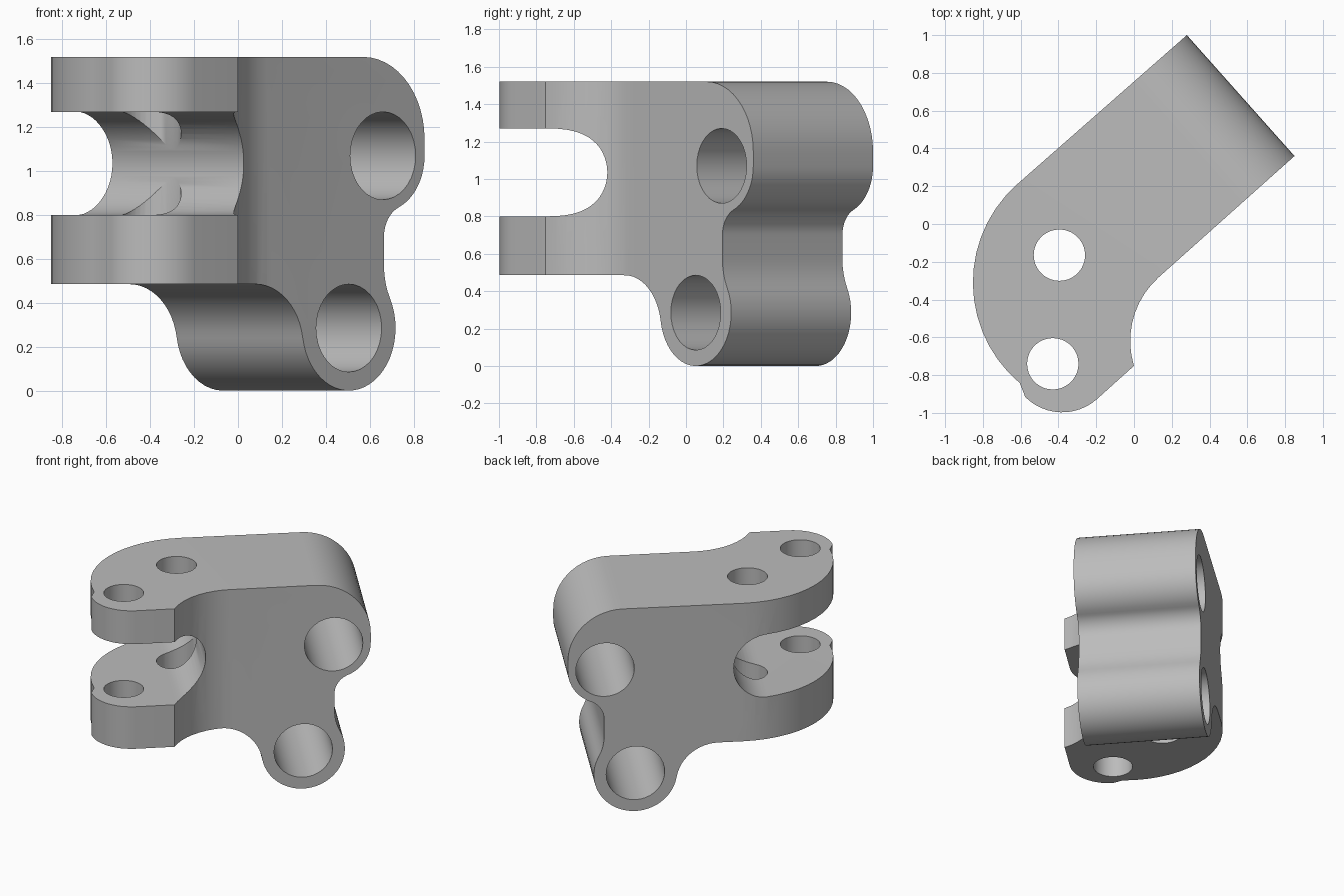
import bpy, bmesh
from math import cos, sin, radians
from mathutils import Vector

old = bpy.data.objects.get("Cube")
if old:
    bpy.data.objects.remove(old, do_unlink=True)

X, Y, Z = Vector((1, 0, 0)), Vector((0, 1, 0)), Vector((0, 0, 1))
U = Vector((0.747, 0.665, 0)).normalized()   # along the arm
V = Z.cross(U)                               # across the arm

steel = bpy.data.materials.new("plain grey")
steel.use_nodes = True
grey = (0.5, 0.5, 0.5, 1)
steel.diffuse_color = grey
steel.node_tree.nodes["Principled BSDF"].inputs["Base Color"].default_value = grey


def arc(cx, cy, r, start, end, step=7):
    n = max(2, round(abs(end - start) / step))
    angles = [radians(start + (end - start) * i / n) for i in range(n + 1)]
    return [(cx + r * cos(a), cy + r * sin(a)) for a in angles]


def circle(cx, cy, r):
    return arc(cx, cy, r, 0, 360, 10)[:-1]


def prism(name, outline, a, b, along, low, high):
    """Extrude a 2D outline lying on axes a and b."""
    bm = bmesh.new()
    verts = [bm.verts.new(a * p + b * q + along * low) for p, q in outline]
    face = bm.faces.new(verts)
    top = bmesh.ops.extrude_face_region(bm, geom=[face])["geom"]
    bmesh.ops.translate(bm, vec=along * (high - low),
                        verts=[g for g in top if isinstance(g, bmesh.types.BMVert)])
    bmesh.ops.recalc_face_normals(bm, faces=bm.faces)
    mesh = bpy.data.meshes.new(name)
    bm.to_mesh(mesh)
    bm.free()
    mesh.materials.append(steel)
    obj = bpy.data.objects.new(name, mesh)
    bpy.context.collection.objects.link(obj)
    return obj


# Plan outline: straight arm, swept back, rounded nose and concave front
plan = [(0.85, 0.36), (0.28, 1.0)]
plan += arc(-0.158, -0.31, 0.695, 131.7, 230)
plan += arc(-0.38, -0.72, 0.277, 225, 311)
plan += arc(0.432, -0.619, 0.452, 197, 131.7)
bracket = prism("bracket_body", plan, X, Y, Z, -0.1, 1.7)

# Side profile: lower lug, waist, upper lug and rounded top corner
side = [(-1.5, 0.485)]
side += arc(-0.157, 0.194, 0.291, 90, 9.1)
side += arc(0.412, 0.285, 0.285, 189.1, 388)[1:]
side += arc(0.949, 0.57, 0.323, 208, 180)[1:]
side += arc(0.772, 0.70, 0.146, 180, 112.3)
side += arc(0.62, 1.07, 0.254, 292.3, 360)[1:]
side += arc(0.499, 1.145, 0.375, 0, 90)
side += [(-1.5, 1.52)]
cuts = [(prism("side_profile", side, U, Z, V, -1.4, 1.2), 'INTERSECT')]

# Round-ended slot between the two fork plates
slot = [(-1.5, 0.8)] + arc(-0.495, 1.035, 0.235, -90, 90) + [(-1.5, 1.27)]
cuts.append((prism("fork_slot", slot, U, Z, V, -1.4, 1.2), 'DIFFERENCE'))

# Cross holes in the lugs, upright holes in the fork
for u, z in [(0.62, 1.07), (0.412, 0.285)]:
    cuts.append((prism("lug_hole", circle(u, z, 0.2), U, Z, V, -1.4, 1.2), 'DIFFERENCE'))
for x, y in [(-0.395, -0.165), (-0.43, -0.74)]:
    cuts.append((prism("fork_hole", circle(x, y, 0.136), X, Y, Z, -0.2, 1.8), 'DIFFERENCE'))

# Apply the cuts in order, then discard the cutters
bpy.ops.object.select_all(action='DESELECT')
bpy.context.view_layer.objects.active = bracket
bracket.select_set(True)
for cutter, operation in cuts:
    cutter.hide_render = True
    mod = bracket.modifiers.new(cutter.name, 'BOOLEAN')
    mod.operation, mod.solver, mod.object = operation, 'EXACT', cutter
    bpy.ops.object.modifier_apply(modifier=mod.name)
    bpy.data.objects.remove(cutter, do_unlink=True)
bpy.ops.object.shade_smooth_by_angle(angle=radians(30))
